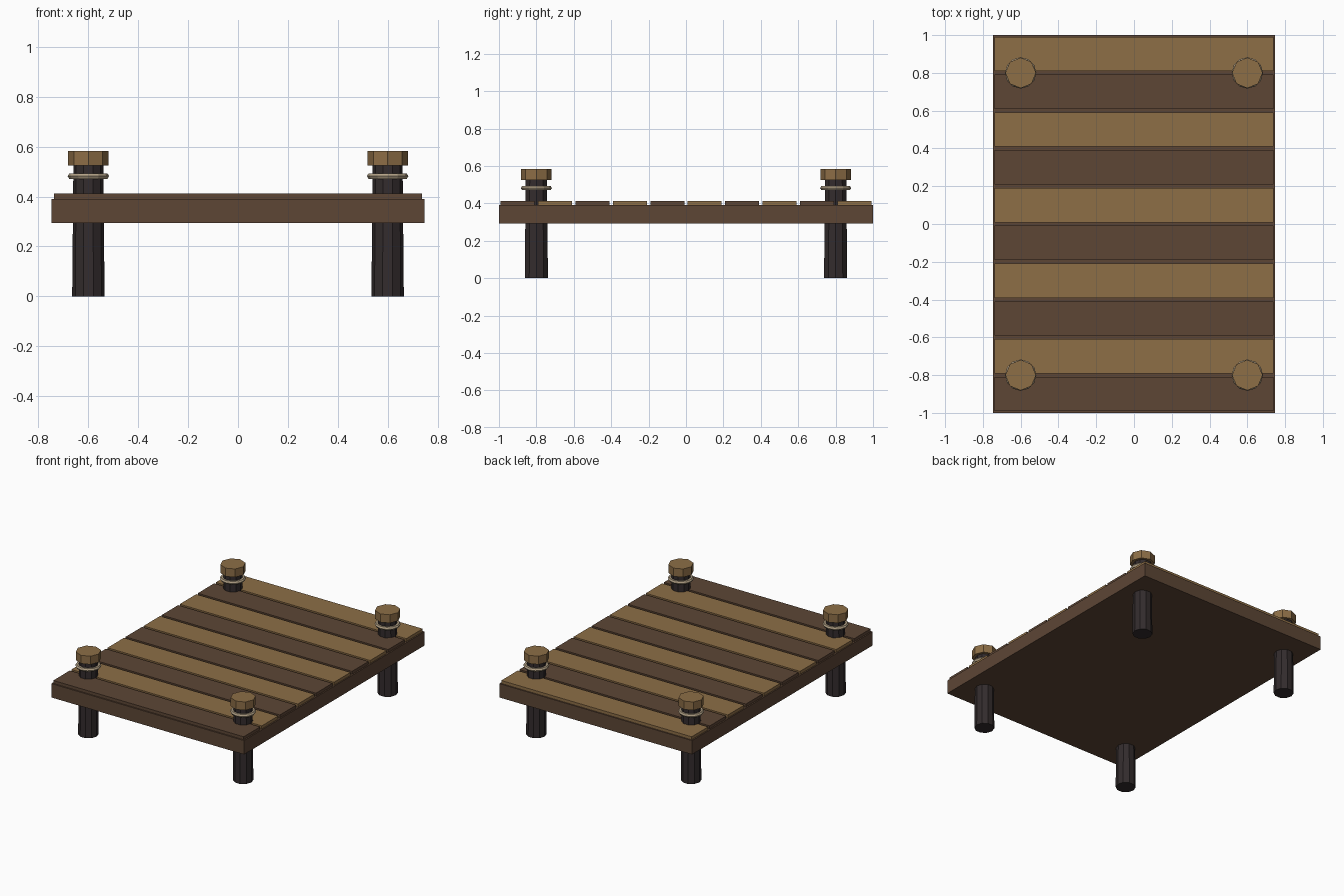
import bpy
import math

cube = bpy.data.objects.get("Cube")
if cube:
    bpy.data.objects.remove(cube, do_unlink=True)


def material(name, rgb):
    mat = bpy.data.materials.new(name)
    mat.use_nodes = True
    color = (*rgb, 1)
    mat.diffuse_color = color
    shader = next(n for n in mat.node_tree.nodes if n.type == "BSDF_PRINCIPLED")
    shader.inputs["Base Color"].default_value = color
    return mat


dark_wood = material("dark wood", (0.109, 0.061, 0.036))
light_wood = material("light wood", (0.266, 0.156, 0.062))
post_wood = material("blackened wood", (0.033, 0.025, 0.026))
rope_beige = material("rope beige", (0.45, 0.36, 0.24))


def finish(name, mat):
    obj = bpy.context.object
    obj.name = name
    obj.data.materials.append(mat)
    return obj


def box(name, mat, size, center):
    bpy.ops.mesh.primitive_cube_add(size=1, location=center)
    obj = finish(name, mat)
    obj.scale = size
    bpy.ops.object.transform_apply(location=False, rotation=False, scale=True)


def column(name, mat, sides, r_low, r_high, x, y, z_low, z_high):
    bpy.ops.mesh.primitive_cone_add(
        vertices=sides, radius1=r_low, radius2=r_high, depth=z_high - z_low,
        location=(x, y, (z_low + z_high) / 2), rotation=(0, 0, math.pi / 2))
    finish(name, mat)


# Solid deck with alternating planks on top
box("deck_base", dark_wood, (1.494, 2, 0.097), (0, 0, 0.3425))
for i in range(10):
    mat = light_wood if i % 2 else dark_wood
    box(f"plank_{i + 1}", mat, (1.476, 0.182, 0.024), (0, -0.9 + 0.2 * i, 0.4))

# Corner posts, each with a rope ring and an octagonal cap
for y, end in ((-0.8, "front"), (0.8, "back")):
    for x, side in ((-0.6, "right"), (0.6, "left")):
        corner = f"{end}_{side}"
        column(f"post_{corner}", post_wood, 10, 0.065, 0.06, x, y, 0, 0.53)
        column(f"post_cap_{corner}", light_wood, 8, 0.081, 0.081, x, y, 0.525, 0.583)
        bpy.ops.mesh.primitive_torus_add(
            major_segments=12, minor_segments=6, major_radius=0.07,
            minor_radius=0.013, location=(x, y, 0.482))
        finish(f"rope_ring_{corner}", rope_beige)
